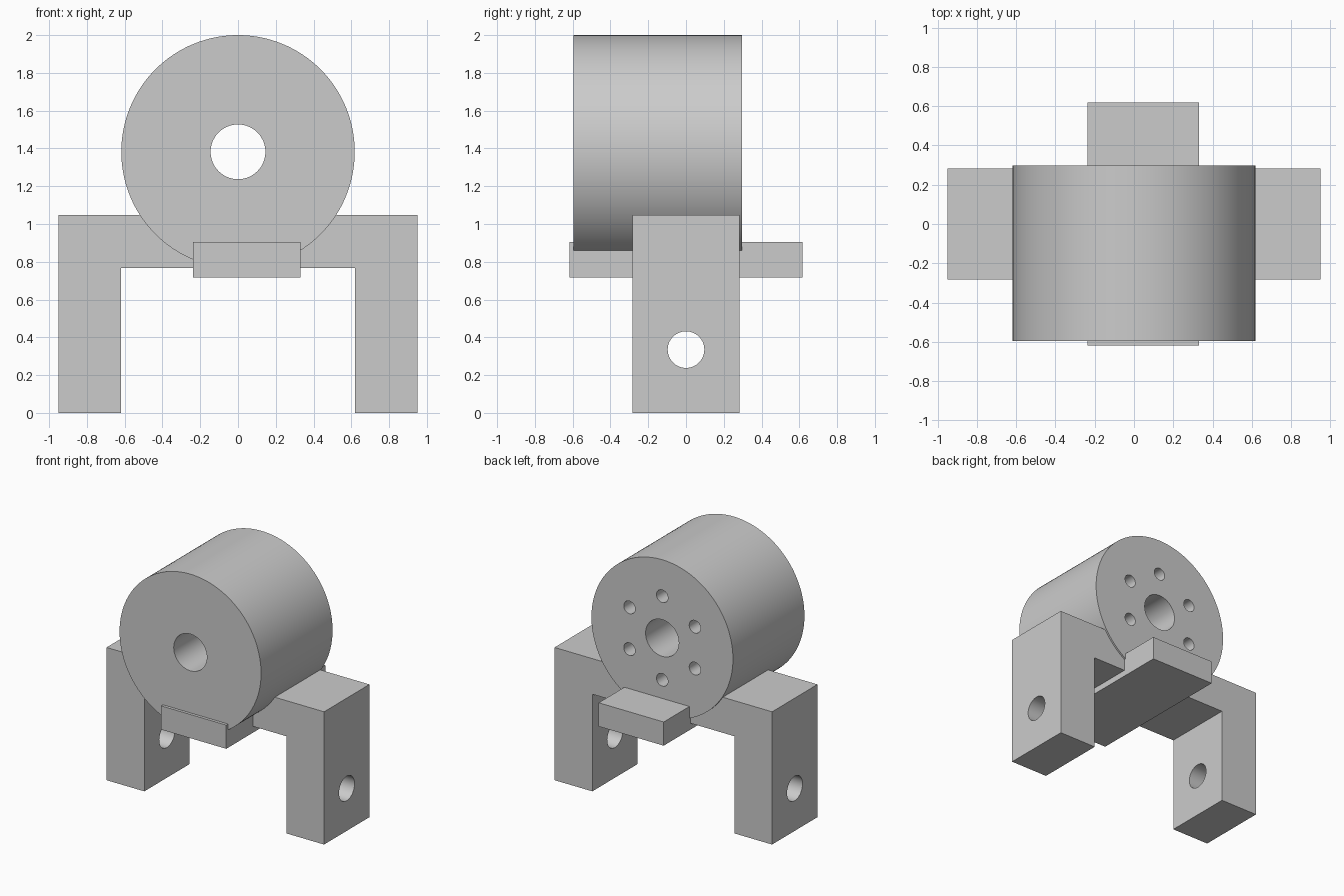
import bpy, bmesh, math
from mathutils import Matrix, Vector

cube = bpy.data.objects.get("Cube")
if cube:
    bpy.data.objects.remove(cube, do_unlink=True)

grey = bpy.data.materials.new("light grey")
grey.use_nodes = True
grey.diffuse_color = (0.6, 0.6, 0.6, 1)
grey.node_tree.nodes["Principled BSDF"].inputs["Base Color"].default_value = (0.6, 0.6, 0.6, 1)


def add_object(name, bm):
    bmesh.ops.recalc_face_normals(bm, faces=bm.faces)
    mesh = bpy.data.meshes.new(name)
    bm.to_mesh(mesh)
    bm.free()
    mesh.materials.append(grey)
    obj = bpy.data.objects.new(name, mesh)
    bpy.context.collection.objects.link(obj)
    return obj


def extrude_y(name, profile, y0, y1):
    """Extrude an (x, z) outline from y0 to y1."""
    bm = bmesh.new()
    face = bm.faces.new([bm.verts.new((x, y0, z)) for x, z in profile])
    geom = bmesh.ops.extrude_face_region(bm, geom=[face])["geom"]
    verts = [v for v in geom if isinstance(v, bmesh.types.BMVert)]
    bmesh.ops.translate(bm, verts=verts, vec=(0, y1 - y0, 0))
    return add_object(name, bm)


def cylinder(name, center, axis, radius, length, sides):
    bm = bmesh.new()
    turn = Vector((0, 0, 1)).rotation_difference(Vector(axis)).to_matrix().to_4x4()
    bmesh.ops.create_cone(bm, cap_ends=True, segments=sides, radius1=radius, radius2=radius,
                          depth=length, matrix=Matrix.Translation(center) @ turn)
    return add_object(name, bm)


def cut(target, cutter):
    mod = target.modifiers.new(cutter.name, "BOOLEAN")
    mod.operation = "DIFFERENCE"
    mod.solver = "EXACT"
    mod.object = cutter


AXIS_Z, BACK = 1.382, 0.297

# Main parts: drum, U-shaped bracket, and flat support bar
drum = cylinder("drum", (0, -0.149, AXIS_Z), (0, 1, 0), 0.618, 0.892, 128)
half = [(0.62, 0.767), (0.62, 0), (0.95, 0), (0.95, 1.048)]
bracket = extrude_y("bracket", half + [(-x, z) for x, z in reversed(half)], -0.283, 0.283)
support_bar = extrude_y("support_bar", [(-0.238, 0.718), (0.33, 0.718), (0.33, 0.905), (-0.238, 0.905)],
                        -0.618, 0.618)

# Through bore and cross holes in the legs
cutters = [cylinder("bore_cutter", (0, 0, AXIS_Z), (0, 1, 0), 0.145, 3, 64),
           cylinder("leg_hole_cutter", (0, 0, 0.335), (1, 0, 0), 0.097, 3, 48)]
cut(drum, cutters[0])
cut(bracket, cutters[1])

# Ring of six blind bolt holes in the back face
for i in range(6):
    a = math.radians(90 + 60 * i)
    center = (0.33 * math.cos(a), BACK, AXIS_Z + 0.33 * math.sin(a))
    cutter = cylinder(f"bolt_hole_cutter_{i + 1}", center, (0, 1, 0), 0.05, 0.5, 32)
    cut(drum, cutter)
    if center[2] < 1.1:
        cut(bracket, cutter)
    cutters.append(cutter)

# Bake the cuts, then shade the round walls smooth
bpy.context.view_layer.update()
graph = bpy.context.evaluated_depsgraph_get()
for obj in (drum, bracket):
    baked = bpy.data.meshes.new_from_object(obj.evaluated_get(graph))
    obj.modifiers.clear()
    obj.data = baked
for cutter in cutters:
    bpy.data.objects.remove(cutter, do_unlink=True)

bpy.ops.object.select_all(action="DESELECT")
for obj in (drum, bracket, support_bar):
    obj.select_set(True)
bpy.context.view_layer.objects.active = drum
bpy.ops.object.shade_smooth_by_angle(angle=math.radians(30))
